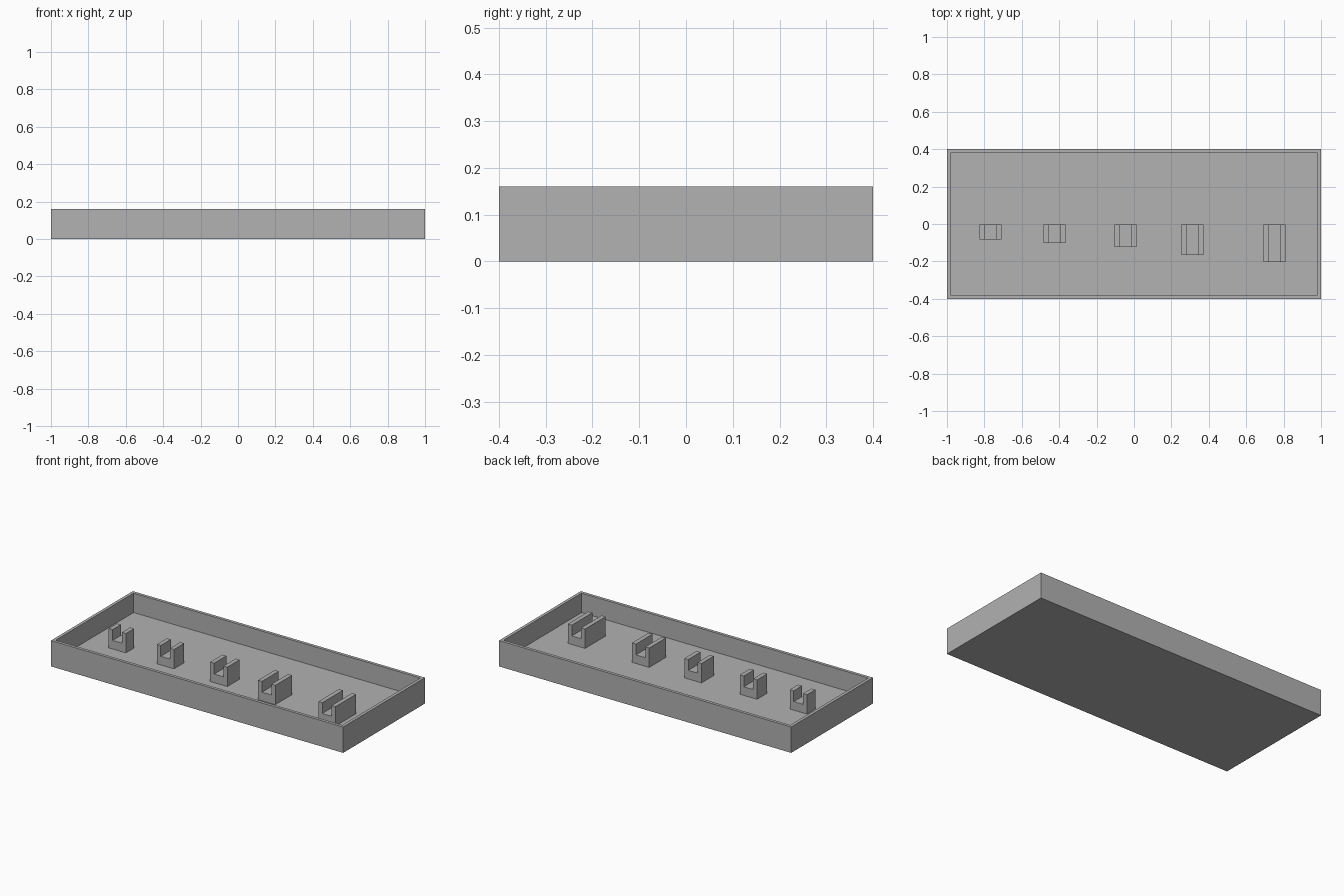
import bpy
import bmesh

if "Cube" in bpy.data.objects:
    bpy.data.objects.remove(bpy.data.objects["Cube"])

grey = bpy.data.materials.new("plain grey")
grey.diffuse_color = (0.445, 0.445, 0.445, 1)
grey.use_nodes = True
grey.node_tree.nodes["Principled BSDF"].inputs["Base Color"].default_value = grey.diffuse_color

WALL, FLOOR, TOP = 0.027, 0.04, 0.16


def finish(name, bm):
    bmesh.ops.recalc_face_normals(bm, faces=bm.faces[:])
    mesh = bpy.data.meshes.new(name)
    bm.to_mesh(mesh)
    bm.free()
    mesh.materials.append(grey)
    obj = bpy.data.objects.new(name, mesh)
    bpy.context.collection.objects.link(obj)
    return obj


def extrude_face(bm, points, offset):
    face = bm.faces.new([bm.verts.new(p) for p in points])
    new = bmesh.ops.extrude_face_region(bm, geom=[face])["geom"]
    verts = [v for v in new if isinstance(v, bmesh.types.BMVert)]
    bmesh.ops.translate(bm, verts=verts, vec=offset)


# Open tray: a box whose top is inset for the rim and pushed down to the floor
bm = bmesh.new()
extrude_face(bm, [(-1, -0.4, 0), (1, -0.4, 0), (1, 0.4, 0), (-1, 0.4, 0)], (0, 0, TOP))
bmesh.ops.recalc_face_normals(bm, faces=bm.faces[:])
top = max(bm.faces, key=lambda f: f.calc_center_median().z)
bmesh.ops.inset_region(bm, faces=[top], thickness=WALL)
inner = bmesh.ops.extrude_discrete_faces(bm, faces=[top])["faces"][0]
bmesh.ops.translate(bm, verts=inner.verts[:], vec=(0, 0, FLOOR - TOP))
bmesh.ops.remove_doubles(bm, verts=bm.verts[:], dist=1e-5)
finish("tray", bm)

# Slotted holders: U profile pulled forward, deeper towards the right
HALF, SLOT, SLOT_Z = 0.059, 0.032, 0.093
profile = [(-HALF, FLOOR), (HALF, FLOOR), (HALF, TOP), (SLOT, TOP),
           (SLOT, SLOT_Z), (-SLOT, SLOT_Z), (-SLOT, TOP), (-HALF, TOP)]
holders = [(-0.768, 0.083), (-0.426, 0.101), (-0.046, 0.122), (0.312, 0.165), (0.751, 0.203)]
for i, (cx, depth) in enumerate(holders, 1):
    bm = bmesh.new()
    extrude_face(bm, [(cx + x, -0.002, z) for x, z in profile], (0, 0.002 - depth, 0))
    finish(f"slotted_holder_{i}", bm)
